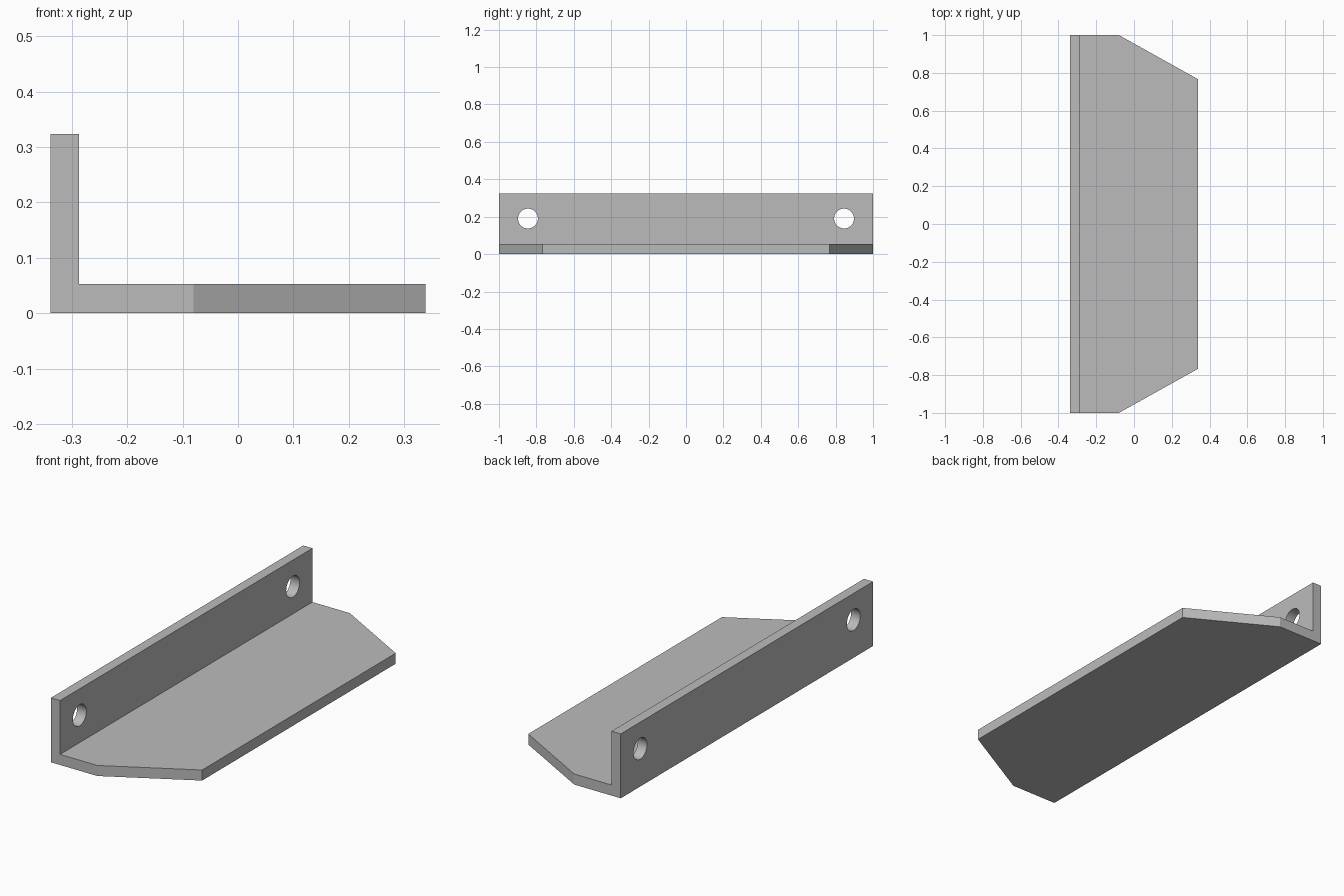
import bpy, bmesh
from math import pi
from mathutils import Matrix

cube = bpy.data.objects.get("Cube")
if cube:
    bpy.data.objects.remove(cube, do_unlink=True)

# Overall sizes
HALF_X, HALF_Y, HEIGHT, THICK = 0.338, 1.0, 0.323, 0.053
WALL_X = -0.287                      # inner face of the upright flange
CHAMFER_X, CHAMFER_Y = -0.08, 0.767  # where the corner cuts start and end
HOLE_Y, HOLE_Z, HOLE_R = 0.845, 0.19, 0.053

# Material
grey = bpy.data.materials.new("plain grey")
grey.use_nodes = True
colour = (0.5, 0.5, 0.5, 1)
grey.diffuse_color = colour
grey.node_tree.nodes["Principled BSDF"].inputs["Base Color"].default_value = colour


def make_object(name, bm):
    bmesh.ops.recalc_face_normals(bm, faces=bm.faces)
    mesh = bpy.data.meshes.new(name)
    bm.to_mesh(mesh)
    bm.free()
    mesh.materials.append(grey)
    obj = bpy.data.objects.new(name, mesh)
    bpy.context.collection.objects.link(obj)
    return obj


# L-shaped profile extruded along the length
profile = [(-HALF_X, 0), (HALF_X, 0), (HALF_X, THICK),
           (WALL_X, THICK), (WALL_X, HEIGHT), (-HALF_X, HEIGHT)]
bm = bmesh.new()
face = bm.faces.new([bm.verts.new((x, -HALF_Y, z)) for x, z in profile])
ext = bmesh.ops.extrude_face_region(bm, geom=[face])
bmesh.ops.translate(bm, vec=(0, 2 * HALF_Y, 0),
                    verts=[v for v in ext["geom"] if isinstance(v, bmesh.types.BMVert)])
bmesh.ops.recalc_face_normals(bm, faces=bm.faces)

# Angled cuts on both outer corners of the base
for side in (-1, 1):
    cut = bmesh.ops.bisect_plane(
        bm, geom=bm.verts[:] + bm.edges[:] + bm.faces[:], dist=1e-5,
        plane_co=(CHAMFER_X, side * HALF_Y, 0),
        plane_no=(HALF_Y - CHAMFER_Y, side * (HALF_X - CHAMFER_X), 0),
        clear_outer=True)
    bmesh.ops.holes_fill(bm, edges=[e for e in bm.edges if e.is_boundary])
bracket = make_object("angle_bracket", bm)

# Bolt holes through the upright flange
bm = bmesh.new()
for side in (-1, 1):
    place = (Matrix.Translation((-HALF_X, side * HOLE_Y, HOLE_Z))
             @ Matrix.Rotation(pi / 2, 4, 'Y'))
    bmesh.ops.create_cone(bm, cap_ends=True, segments=48, radius1=HOLE_R,
                          radius2=HOLE_R, depth=0.3, matrix=place)
cutter = make_object("hole_cutter", bm)
cutter.hide_render = True

holes = bracket.modifiers.new("bolt_holes", 'BOOLEAN')
holes.operation = 'DIFFERENCE'
holes.solver = 'EXACT'
holes.object = cutter

bpy.ops.object.select_all(action='DESELECT')
bracket.select_set(True)
bpy.context.view_layer.objects.active = bracket
bpy.ops.object.modifier_apply(modifier=holes.name)
bpy.data.objects.remove(cutter, do_unlink=True)
bpy.ops.object.shade_smooth_by_angle(angle=pi / 9)
